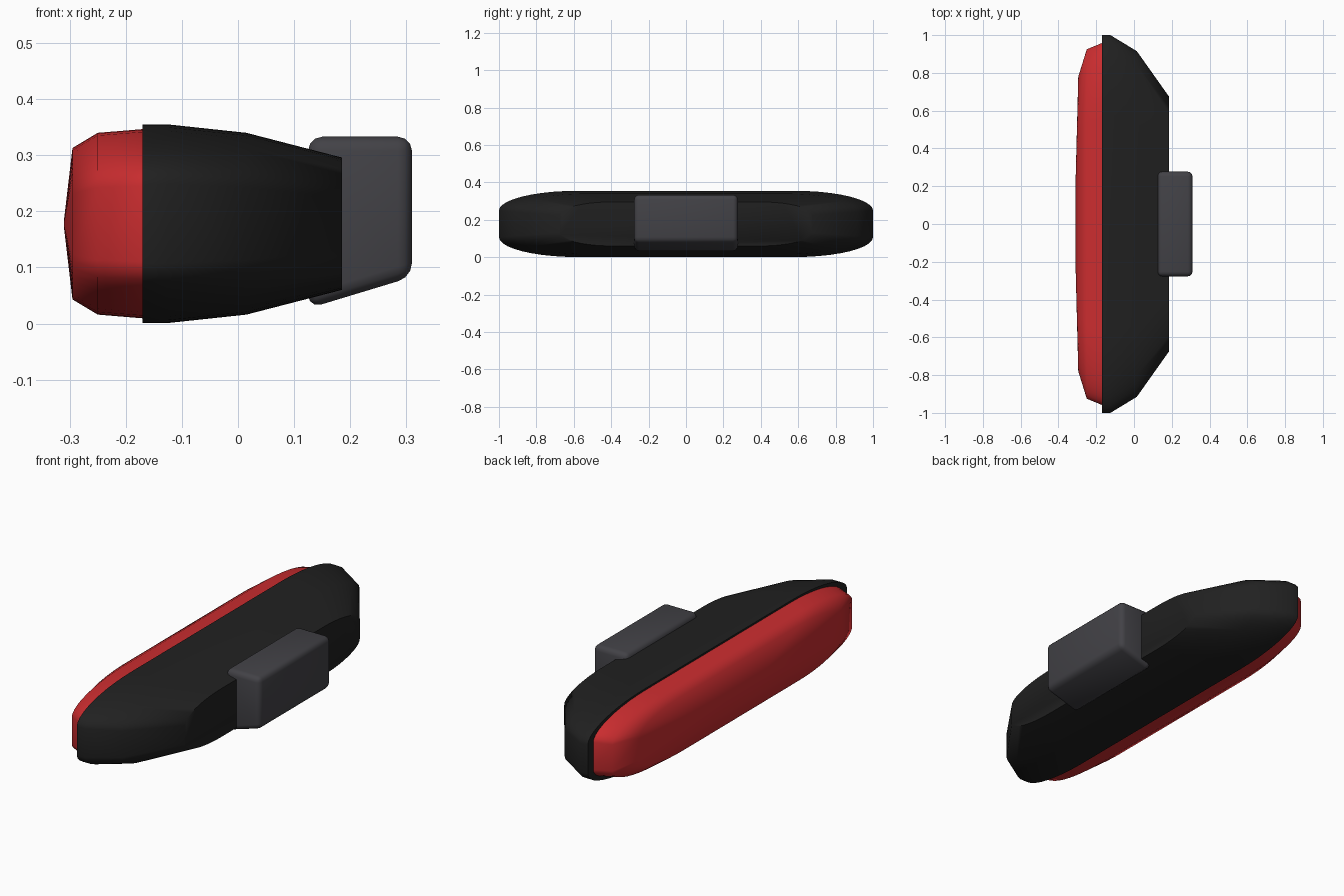
import bpy, bmesh, math

cube = bpy.data.objects.get("Cube")
if cube:
    bpy.data.objects.remove(cube, do_unlink=True)

MID_Z = 0.178


def material(name, rgb):
    m = bpy.data.materials.new(name)
    m.use_nodes = True
    m.diffuse_color = (*rgb, 1)
    bsdf = m.node_tree.nodes["Principled BSDF"]
    bsdf.inputs["Base Color"].default_value = (*rgb, 1)
    bsdf.inputs["Roughness"].default_value = 0.5
    return m


black = material("black plastic", (0.015, 0.015, 0.015))
red = material("red lens", (0.6, 0.026, 0.029))
grey = material("dark grey plastic", (0.055, 0.054, 0.062))


def finish(name, bm, mat, angle):
    bmesh.ops.recalc_face_normals(bm, faces=bm.faces)
    mesh = bpy.data.meshes.new(name)
    bm.to_mesh(mesh)
    bm.free()
    mesh.materials.append(mat)
    obj = bpy.data.objects.new(name, mesh)
    bpy.context.collection.objects.link(obj)
    bpy.ops.object.select_all(action='DESELECT')
    obj.select_set(True)
    bpy.context.view_layer.objects.active = obj
    bpy.ops.object.shade_smooth_by_angle(angle=math.radians(angle))
    return obj


def outline(half_y, half_z, steps=10):
    """Long slab outline with wide, shallow elliptical corners."""
    ry, rz = 0.42 * half_y, 0.6 * half_z
    points = []
    for quarter in range(4):
        sy = 1 if quarter in (0, 3) else -1
        sz = 1 if quarter < 2 else -1
        for i in range(steps + 1):
            a = math.pi / 2 * (quarter + i / steps)
            y = sy * (half_y - ry) + ry * math.cos(a)
            z = sz * (half_z - rz) + rz * math.sin(a)
            points.append((y, MID_Z + z))
    return points


def loft(name, sections, mat):
    """Skin rounded outlines given as (x, half length, half height)."""
    bm = bmesh.new()
    rings = [[bm.verts.new((x, y, z)) for y, z in outline(hy, hz)]
             for x, hy, hz in sections]
    n = len(rings[0])
    for a, b in zip(rings, rings[1:]):
        for i in range(n):
            j = (i + 1) % n
            bm.faces.new((a[i], a[j], b[j], b[i]))
    bm.faces.new(rings[0])
    bm.faces.new(rings[-1])
    return finish(name, bm, mat, 60)


# Tapering housing
loft("housing", [(-0.17, 1.0, 0.177), (-0.125, 1.0, 0.177),
                 (0.015, 0.915, 0.162), (0.185, 0.675, 0.118)], black)

# Shallow domed lens
loft("lens", [(-0.165, 0.96, 0.169), (-0.25, 0.925, 0.162),
              (-0.295, 0.78, 0.135), (-0.31, 0.2, 0.008)], red)

# Mounting block with sloping underside
bm = bmesh.new()
profile = [(0.125, 0.333), (0.31, 0.333), (0.31, 0.083), (0.125, 0.027)]
ends = [[bm.verts.new((x, y, z)) for x, z in profile] for y in (-0.277, 0.277)]
for end in ends:
    bm.faces.new(end)
for i in range(4):
    j = (i + 1) % 4
    bm.faces.new((ends[0][i], ends[0][j], ends[1][j], ends[1][i]))
bmesh.ops.recalc_face_normals(bm, faces=bm.faces)
bmesh.ops.bevel(bm, geom=bm.edges[:], offset=0.025, offset_type='OFFSET',
                segments=3, profile=0.5, affect='EDGES')
finish("mounting_block", bm, grey, 40)
